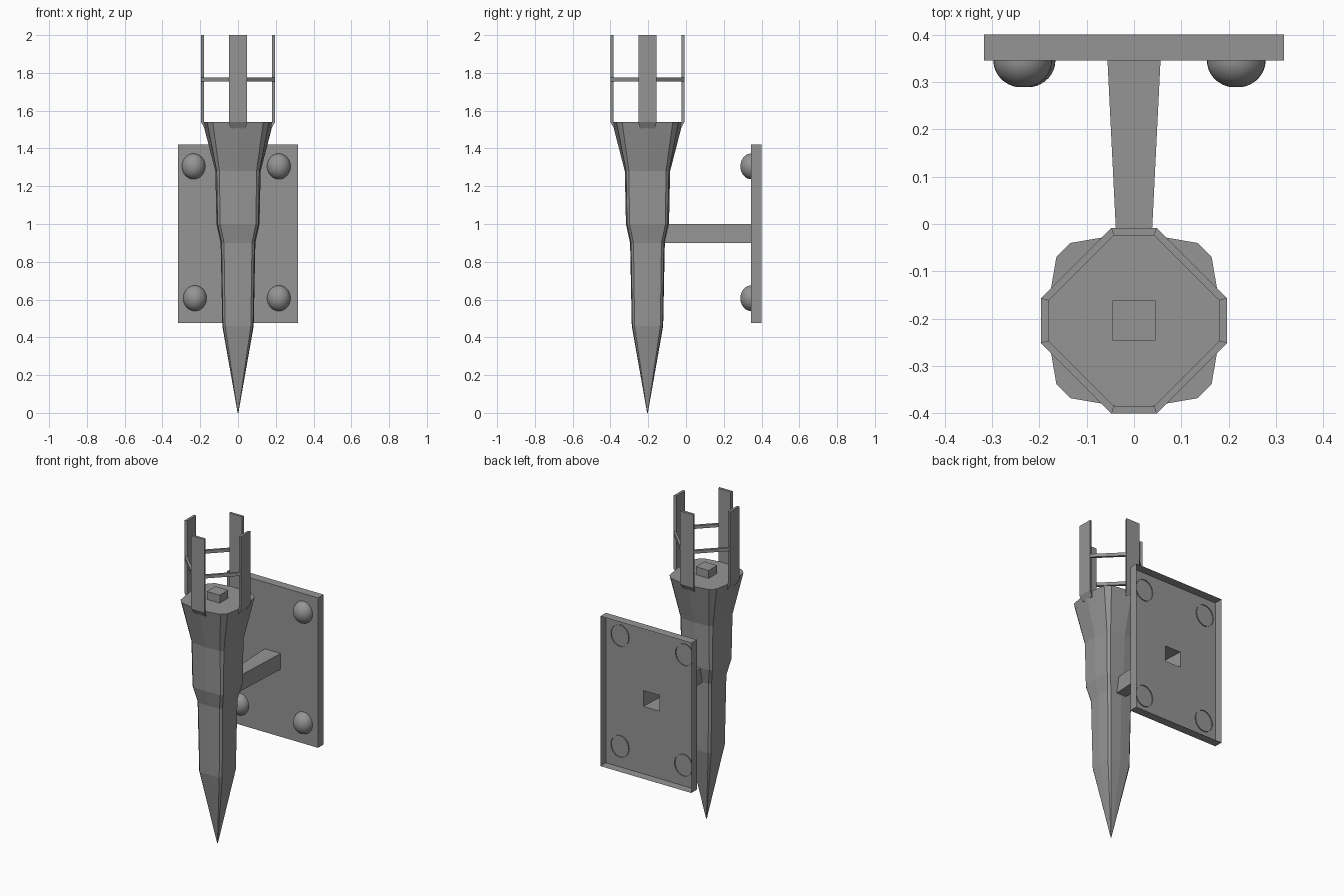
import bpy, bmesh, math
from mathutils import Matrix, Vector

if "Cube" in bpy.data.objects:
    bpy.data.objects.remove(bpy.data.objects["Cube"])

iron = bpy.data.materials.new("grey_iron")
iron.use_nodes = True
iron.diffuse_color = (0.3, 0.3, 0.3, 1)
iron.node_tree.nodes["Principled BSDF"].inputs["Base Color"].default_value = (0.3, 0.3, 0.3, 1)

CY = -0.204  # torch axis


def finish(name, bm, smooth=None, normals=True):
    if normals:
        bmesh.ops.recalc_face_normals(bm, faces=bm.faces)
    mesh = bpy.data.meshes.new(name)
    bm.to_mesh(mesh)
    bm.free()
    mesh.materials.append(iron)
    obj = bpy.data.objects.new(name, mesh)
    bpy.context.collection.objects.link(obj)
    if smooth:
        bpy.ops.object.select_all(action="DESELECT")
        obj.select_set(True)
        bpy.context.view_layer.objects.active = obj
        bpy.ops.object.shade_smooth_by_angle(angle=math.radians(smooth))
    return obj


def loft(name, rings, caps=(True, True), smooth=None):
    """Skin a list of equal-length point rings."""
    bm = bmesh.new()
    loops = [[bm.verts.new(p) for p in ring] for ring in rings]
    n = len(loops[0])
    for a, b in zip(loops, loops[1:]):
        for i in range(n):
            j = (i + 1) % n
            bm.faces.new((a[i], a[j], b[j], b[i]))
    if caps[0]:
        bm.faces.new(loops[0][::-1])
    if caps[1]:
        bm.faces.new(loops[-1])
    return finish(name, bm, smooth)


def turned(points, quarter):
    """Rotate points about the torch axis by quarter turns."""
    m = Matrix.Translation((0, CY, 0)) @ Matrix.Rotation(quarter * math.pi / 2, 4, "Z")
    return [m @ Vector(p) for p in points]


# Torch body: chamfered square section with slightly bowed sides
def section(z, half, inner, bow):
    ring = []
    for q in range(4):
        ring += turned([(half, -inner, z), (bow, 0, z), (half, inner, z)], q)
    return ring


loft("torch_body", [section(*s) for s in (
    (0, 0.002, 0.001, 0.002), (0.46, 0.08, 0.068, 0.083), (0.9, 0.087, 0.074, 0.092),
    (1.0, 0.108, 0.095, 0.114), (1.28, 0.113, 0.098, 0.12), (1.54, 0.164, 0.134, 0.187))])

# Wick block on the top
loft("wick_block", [[(x * 0.045, CY + y * 0.042, z) for x, y in ((-1, -1), (1, -1), (1, 1), (-1, 1))]
                    for z in (1.52, 1.59)])

# Crown posts with tucked feet, and the diagonal bars between them
OUT, IN = 0.196, 0.180
for q, side in enumerate(("left", "back", "right", "front")):
    rings = []
    for z, shift, w in ((1.505, 0.02, 0.04), (1.54, 0, 0.048), (2.0, 0, 0.048)):
        ring = [(OUT - shift, -w, z), (OUT - shift, w, z),
                (IN - shift, w - 0.005, z), (IN - shift, 0.005 - w, z)]
        rings.append(turned(ring, q))
    loft("crown_post_" + side, rings)

    bar = [[(OUT, 0.048, z), (0.048, OUT, z), (0.043, IN, z), (IN, 0.043, z)]
           for z in (1.755, 1.775)]
    loft("crown_bar_%d" % (q + 1), [turned(r, q) for r in bar])


# Wall bracket: open-backed plate with a square opening into the hollow arm
def rect(w, z0, z1, y):
    return [(-w, y, z0), (w, y, z0), (w, y, z1), (-w, y, z1)]


FACE = 0.345
loft("wall_plate_and_arm", [
    rect(0.317, 0.475, 1.42, 0.4), rect(0.317, 0.475, 1.42, FACE),
    rect(0.056, 0.9, 1.0, FACE), rect(0.033, 0.9, 1.0, -0.12)], (False, False))

# Domed rivets, open at the back
for i, (x, z) in enumerate(((-0.235, 1.305), (0.216, 1.305), (-0.228, 0.607), (0.216, 0.607))):
    rings = []
    for k in range(9):
        a = k * math.pi / 18
        rings.append([(x + 0.062 * math.cos(a) * math.cos(t), FACE - 0.057 * math.sin(a),
                       z + 0.068 * math.cos(a) * math.sin(t))
                      for t in (s * math.tau / 32 for s in range(32))])
    rings.insert(0, [(p[0], FACE + 0.006, p[2]) for p in rings[0]])
    loft("rivet_%d" % (i + 1), rings, (False, True), 50)
